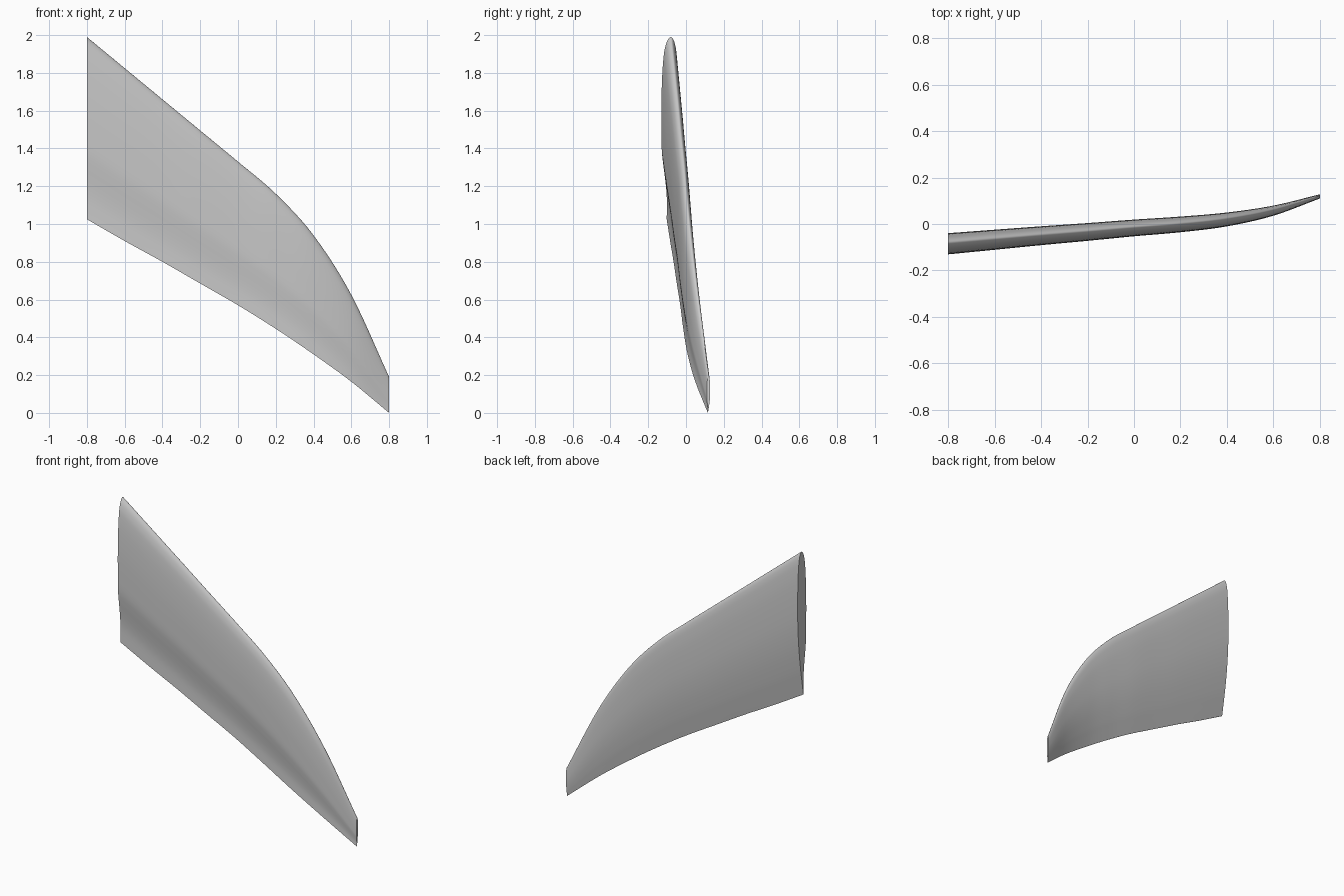
import bpy
import bmesh
import math
from mathutils import Vector

cube = bpy.data.objects.get("Cube")
if cube:
    bpy.data.objects.remove(cube, do_unlink=True)


def smooth(points, steps):
    """Catmull-Rom curve through a list of points."""
    pts = [Vector(p) for p in points]
    pts = [2 * pts[0] - pts[1]] + pts + [2 * pts[-1] - pts[-2]]
    curve = []
    for a, b, c, d in zip(pts, pts[1:], pts[2:], pts[3:]):
        for i in range(steps):
            t = i / steps
            curve.append(0.5 * (2 * b + (c - a) * t
                                + (2 * a - 5 * b + 4 * c - d) * t ** 2
                                + (3 * b - a - 3 * c + d) * t ** 3))
    curve.append(pts[-2])
    return curve


# Aerofoil: (chord fraction from leading edge, thickness offset)
back = [(1, -0.021), (0.9, -0.004), (0.8, 0.012), (0.65, 0.030), (0.5, 0.040),
        (0.35, 0.042), (0.2, 0.039), (0.1, 0.032), (0.05, 0.025), (0.015, 0.014)]
nose = [(0, 0)]
front = [(0.015, -0.017), (0.05, -0.030), (0.1, -0.039), (0.2, -0.047), (0.35, -0.052),
         (0.5, -0.052), (0.62, -0.050), (0.7, -0.042), (0.76, -0.034), (0.83, -0.026),
         (0.9, -0.022), (1, -0.023)]
section = smooth(back + nose + front, 4)

# Span stations from root to tip: leading edge height, trailing edge height, bend
leading = [2.0, 1.835, 1.67, 1.505, 1.34, 1.17, 0.95, 0.635, 0.2]
trailing = [1.035, 0.92, 0.81, 0.695, 0.58, 0.455, 0.32, 0.175, 0.01]
bend = [-0.08, -0.063, -0.046, -0.03, -0.013, 0.002, 0.023, 0.06, 0.12]
spread = [-0.8 + 0.2 * i for i in range(len(leading))]
stations = []
for start, a, b, c in zip(spread, leading, trailing, bend):
    stations.append((start, a, b, c))


def smooth_channel(index, steps):
    return [p.x for p in smooth([(s[index], 0) for s in stations], steps)]


# Loft the wing skin through the stations and close both ends
bm = bmesh.new()
rings = []
for x, le, te, y in zip(*(smooth_channel(i, 6) for i in range(4))):
    chord = le - te
    rings.append([bm.verts.new((x, y + p.y * chord, le - p.x * chord)) for p in section])
for r, s in zip(rings, rings[1:]):
    n = len(r)
    for i in range(n):
        j = (i + 1) % n
        bm.faces.new((r[i], r[j], s[j], s[i]))
bm.faces.new(rings[0])
bm.faces.new(rings[-1])

# Rest the trailing tip on the ground
low = min(v.co.z for v in bm.verts)
bmesh.ops.translate(bm, verts=bm.verts, vec=(0, 0, -low))
bmesh.ops.recalc_face_normals(bm, faces=bm.faces)
mesh = bpy.data.meshes.new("wing_panel")
bm.to_mesh(mesh)
bm.free()
wing = bpy.data.objects.new("wing_panel", mesh)
bpy.context.collection.objects.link(wing)

# Plain grey finish
grey = bpy.data.materials.new("light_grey")
grey.use_nodes = True
grey.diffuse_color = (0.6, 0.6, 0.6, 1)
grey.node_tree.nodes["Principled BSDF"].inputs["Base Color"].default_value = (0.6, 0.6, 0.6, 1)
mesh.materials.append(grey)

# Smooth skin with crisp end caps
bpy.ops.object.select_all(action="DESELECT")
wing.select_set(True)
bpy.context.view_layer.objects.active = wing
bpy.ops.object.shade_smooth_by_angle(angle=math.radians(40))
